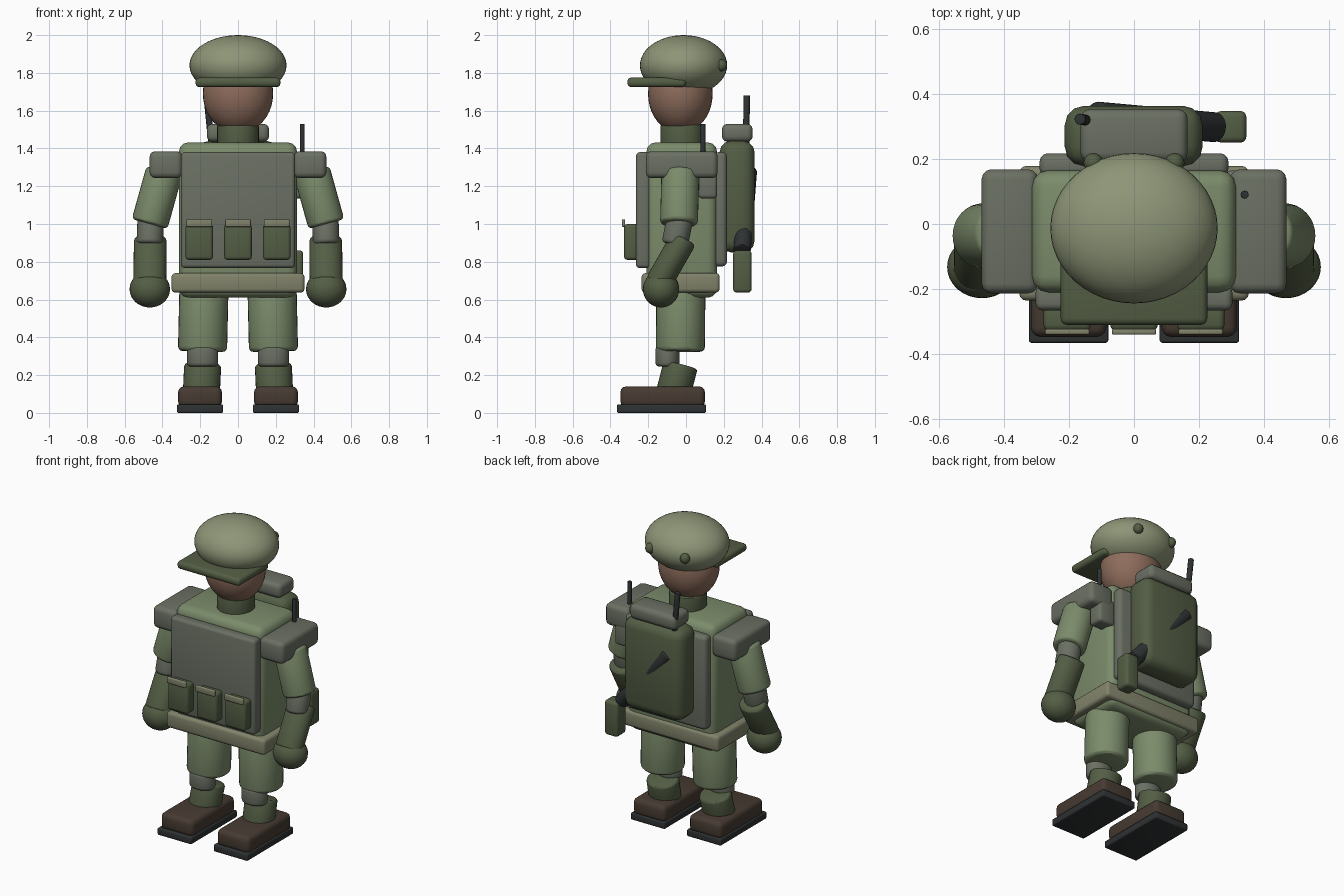
import bpy, bmesh
from mathutils import Vector, Matrix

if "Cube" in bpy.data.objects:
    bpy.data.objects.remove(bpy.data.objects["Cube"])


def mat(name, r, g, b):
    m = bpy.data.materials.new(name)
    m.diffuse_color = ((r / 255) ** 2.2, (g / 255) ** 2.2, (b / 255) ** 2.2, 1)
    m.use_nodes = True
    m.node_tree.nodes["Principled BSDF"].inputs["Base Color"].default_value = m.diffuse_color
    return m


CLOTH = mat("cloth", 122, 138, 106)
OLIVE = mat("dark_olive", 84, 94, 70)
PLATE = mat("armour", 106, 111, 99)
CAP = mat("cap_cloth", 140, 148, 118)
WEB = mat("webbing", 128, 130, 106)
SKIN = mat("skin", 140, 108, 92)
BROWN = mat("boot_leather", 72, 61, 53)
BLACK = mat("rubber", 50, 53, 54)


def finish(bm, name, material):
    bmesh.ops.recalc_face_normals(bm, faces=bm.faces)
    me = bpy.data.meshes.new(name)
    bm.to_mesh(me)
    bm.free()
    me.materials.append(material)
    ob = bpy.data.objects.new(name, me)
    bpy.context.collection.objects.link(ob)
    return ob


def box(name, xs, ys, zs, material, bevel=0.02):
    """Rounded box given by its extents on each axis."""
    bm = bmesh.new()
    size = [abs(a[1] - a[0]) for a in (xs, ys, zs)]
    mid = [(a[0] + a[1]) / 2 for a in (xs, ys, zs)]
    bmesh.ops.create_cube(bm, size=1)
    bmesh.ops.scale(bm, vec=size, verts=bm.verts)
    bmesh.ops.translate(bm, vec=mid, verts=bm.verts)
    bmesh.ops.bevel(bm, geom=bm.edges[:], offset=min(bevel, min(size) * 0.45),
                    segments=3, profile=0.5, affect='EDGES')
    return finish(bm, name, material)


def ball(name, centre, radii, material, seg=40):
    bm = bmesh.new()
    bmesh.ops.create_uvsphere(bm, u_segments=seg, v_segments=seg // 2, radius=1)
    bmesh.ops.scale(bm, vec=radii, verts=bm.verts)
    bmesh.ops.translate(bm, vec=centre, verts=bm.verts)
    return finish(bm, name, material)


def limb(name, low, high, rx, ry, material, bevel=0.02, seg=32):
    """Round-ended elliptical cylinder from the low point to the high point."""
    a, b = Vector(low), Vector(high)
    d = b - a
    bm = bmesh.new()
    bmesh.ops.create_cone(bm, cap_ends=True, segments=seg, radius1=1, radius2=1, depth=d.length)
    bmesh.ops.scale(bm, vec=(rx, ry, 1), verts=bm.verts)
    rims = [e for e in bm.edges if abs(e.verts[0].co.z - e.verts[1].co.z) < 1e-5]
    bmesh.ops.bevel(bm, geom=rims, offset=bevel, segments=3, profile=0.5, affect='EDGES')
    rot = Vector((0, 0, 1)).rotation_difference(d.normalized()).to_matrix().to_4x4()
    bmesh.ops.transform(bm, matrix=Matrix.Translation((a + b) / 2) @ rot, verts=bm.verts)
    return finish(bm, name, material)


# Head and cap
ball("head", (0, -0.03, 1.69), (0.186, 0.171, 0.21), SKIN)
limb("neck", (0, -0.02, 1.38), (0, -0.02, 1.525), 0.11, 0.116, OLIVE, 0.01)
ball("cap", (0, -0.013, 1.84), (0.257, 0.231, 0.16), CAP, 48)
box("cap_brim", (-0.225, 0.225), (-0.31, 0.0), (1.725, 1.775), OLIVE, 0.02)

# Torso, armour plates and belt
box("torso", (-0.313, 0.313), (-0.21, 0.165), (0.61, 1.432), CLOTH, 0.05)
box("chest_plate", (-0.302, 0.302), (-0.265, -0.19), (0.767, 1.38), PLATE, 0.02)
box("back_plate", (-0.29, 0.29), (0.145, 0.217), (0.775, 1.38), PLATE, 0.025)
box("belt", (-0.352, 0.352), (-0.235, 0.178), (0.637, 0.74), WEB, 0.02)

# Ammunition pouches with flaps
for x in (-0.205, 0, 0.205):
    box("pouch", (x - 0.073, x + 0.073), (-0.328, -0.25), (0.81, 1.0), OLIVE, 0.018)
    box("pouch_flap", (x - 0.068, x + 0.068), (-0.34, -0.322), (0.985, 1.025), WEB, 0.006)

# Backpack, bedroll, aerial and slung tool
box("backpack", (-0.213, 0.211), (0.178, 0.363), (0.85, 1.44), OLIVE, 0.06)
box("bedroll", (-0.165, 0.165), (0.19, 0.353), (1.435, 1.53), PLATE, 0.03)
limb("pack_aerial", (-0.14, 0.318, 1.42), (-0.166, 0.322, 1.68), 0.017, 0.017, BLACK, 0.003, 16)
limb("tool_shaft", (0.25, 0.297, 0.86), (-0.115, 0.33, 1.28), 0.046, 0.046, BLACK, 0.006)
box("tool_head", (0.25, 0.345), (0.25, 0.347), (0.637, 0.86), OLIVE, 0.018)

# Shoulder radio on one side
box("radio", (0.28, 0.40), (0.065, 0.165), (1.135, 1.30), PLATE, 0.02)
limb("radio_aerial", (0.34, 0.09, 1.2), (0.34, 0.09, 1.53), 0.0125, 0.0125, BLACK, 0.002, 12)

# Mirrored parts
for s, side in ((-1, "left"), (1, "right")):
    def sx(x, y, z):
        return (s * x, y, z)

    # Cap vents
    ball(side + "_cap_vent", sx(0.125, 0.188, 1.84), (0.03, 0.03, 0.032), OLIVE, 16)

    # Arms
    box(side + "_shoulder_pad", (s * 0.295, s * 0.468), (-0.213, 0.168), (1.243, 1.385), PLATE, 0.03)
    limb(side + "_upper_arm", sx(0.468, -0.037, 1.0), sx(0.39, -0.03, 1.28), 0.098, 0.1, CLOTH)
    limb(side + "_elbow", sx(0.467, -0.06, 0.89), sx(0.462, -0.03, 1.04), 0.07, 0.07, PLATE)
    limb(side + "_forearm", sx(0.467, -0.15, 0.68), sx(0.464, -0.01, 0.925), 0.087, 0.071, OLIVE, 0.022)
    ball(side + "_hand", sx(0.467, -0.132, 0.655), (0.107, 0.096, 0.097), OLIVE, 32)

    # Legs
    limb(side + "_thigh", sx(0.188, -0.03, 0.325), sx(0.18, -0.027, 0.67), 0.13, 0.13, CLOTH, 0.025)
    limb(side + "_knee", sx(0.187, -0.098, 0.245), sx(0.187, -0.098, 0.355), 0.082, 0.064, PLATE)
    limb(side + "_shin", sx(0.194, -0.068, 0.1), sx(0.187, -0.028, 0.255), 0.098, 0.092, OLIVE, 0.015)
    box(side + "_boot", (s * 0.085, s * 0.317), (-0.347, 0.1), (0.03, 0.14), BROWN, 0.03)
    box(side + "_sole", (s * 0.079, s * 0.323), (-0.365, 0.106), (0.0, 0.045), BLACK, 0.008)

# Smooth shading with crisp edges
for ob in bpy.context.collection.objects:
    ob.select_set(True)
    bpy.context.view_layer.objects.active = ob
bpy.ops.object.shade_smooth_by_angle()
